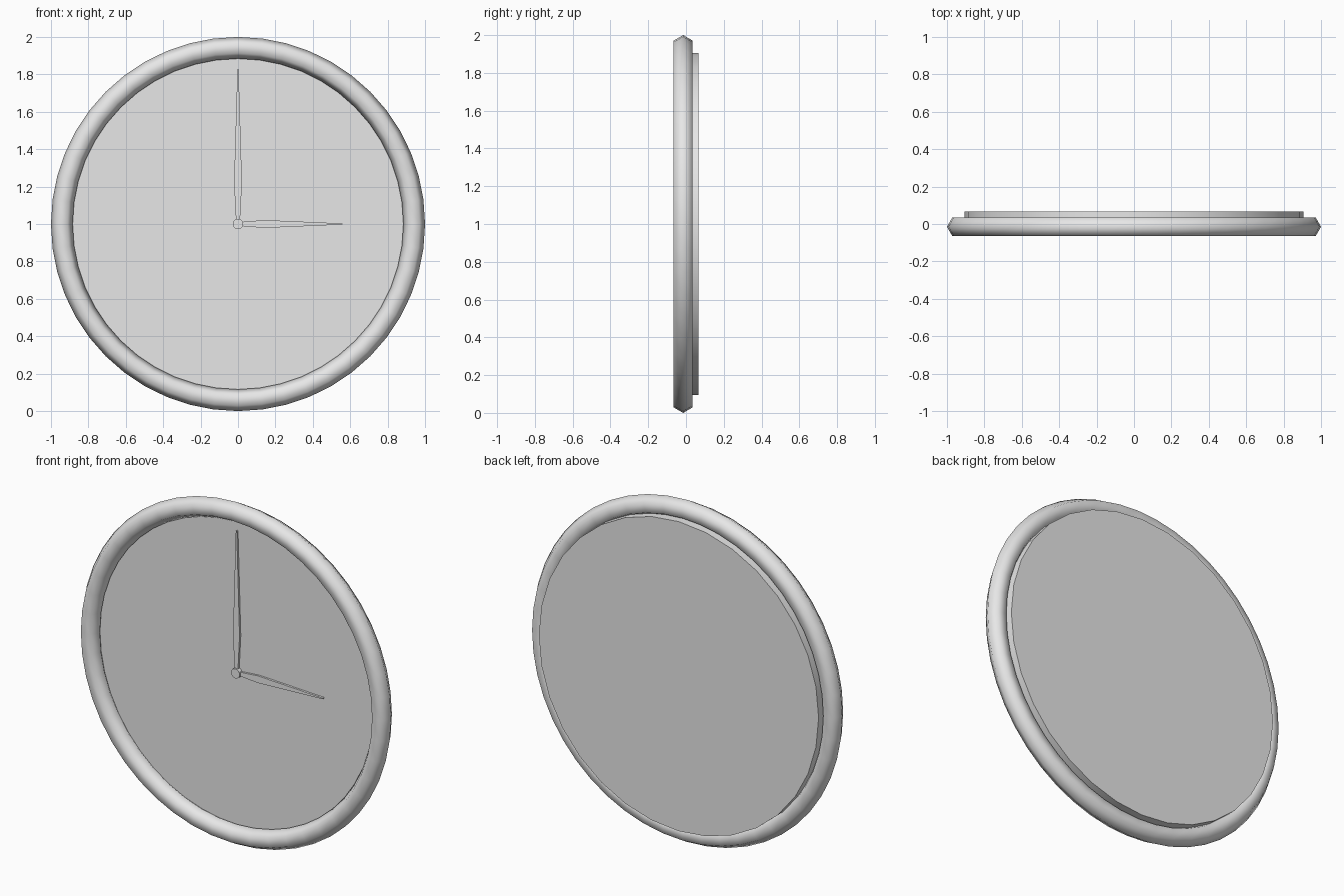
import bpy
import bmesh
import math

if "Cube" in bpy.data.objects:
    bpy.data.objects.remove(bpy.data.objects["Cube"], do_unlink=True)

GREY = (0.8, 0.8, 0.8, 1)
grey = bpy.data.materials.new("light_grey")
grey.use_nodes = True
grey.diffuse_color = GREY
grey.node_tree.nodes["Principled BSDF"].inputs["Base Color"].default_value = GREY

CENTRE_Z = 1.0


def finish(name, smooth):
    """Name the active object, colour it and set its shading."""
    ob = bpy.context.object
    ob.name = name
    ob.data.materials.append(grey)
    if smooth == "all":
        bpy.ops.object.shade_smooth()
    elif smooth == "angle":
        bpy.ops.object.shade_smooth_by_angle(angle=math.radians(30))
    return ob


def disc(name, radius, front, back, sides):
    """Cylinder lying along y between two depths."""
    bpy.ops.mesh.primitive_cylinder_add(
        vertices=sides, radius=radius, depth=back - front,
        location=(0, (front + back) / 2, CENTRE_Z), rotation=(math.pi / 2, 0, 0))
    return finish(name, "angle")


def hand(name, widest, tip, turn):
    """Flat tapered pointer, drawn upwards and turned clockwise."""
    half = [(0.005, 0.01), (widest, 0.021), (tip, 0.003)]
    outline = [(w, z) for z, w in half] + [(-w, z) for z, w in reversed(half)]
    bm = bmesh.new()
    face = bm.faces.new([bm.verts.new((x, -0.016, z)) for x, z in outline])
    solid = bmesh.ops.extrude_face_region(bm, geom=[face])
    moved = [v for v in solid["geom"] if isinstance(v, bmesh.types.BMVert)]
    bmesh.ops.translate(bm, verts=moved, vec=(0, 0.012, 0))
    bmesh.ops.recalc_face_normals(bm, faces=bm.faces)
    mesh = bpy.data.meshes.new(name)
    bm.to_mesh(mesh)
    bm.free()
    ob = bpy.data.objects.new(name, mesh)
    ob.location.z = CENTRE_Z
    ob.rotation_euler.y = turn
    bpy.context.collection.objects.link(ob)
    mesh.materials.append(grey)


# Round frame with a six-sided section
bpy.ops.mesh.primitive_torus_add(
    major_segments=48, minor_segments=6, major_radius=0.942, minor_radius=0.058,
    location=(0, -0.015, CENTRE_Z), rotation=(math.pi / 2, 0, 0))
finish("frame", "all")

# Dial plate, standing proud at the back
disc("dial", 0.905, 0.0, 0.067, 32)

# Hands and centre pin
hand("minute_hand", 0.22, 0.83, 0)
hand("hour_hand", 0.14, 0.56, math.pi / 2)
disc("centre_pin", 0.028, -0.025, 0.005, 16)
